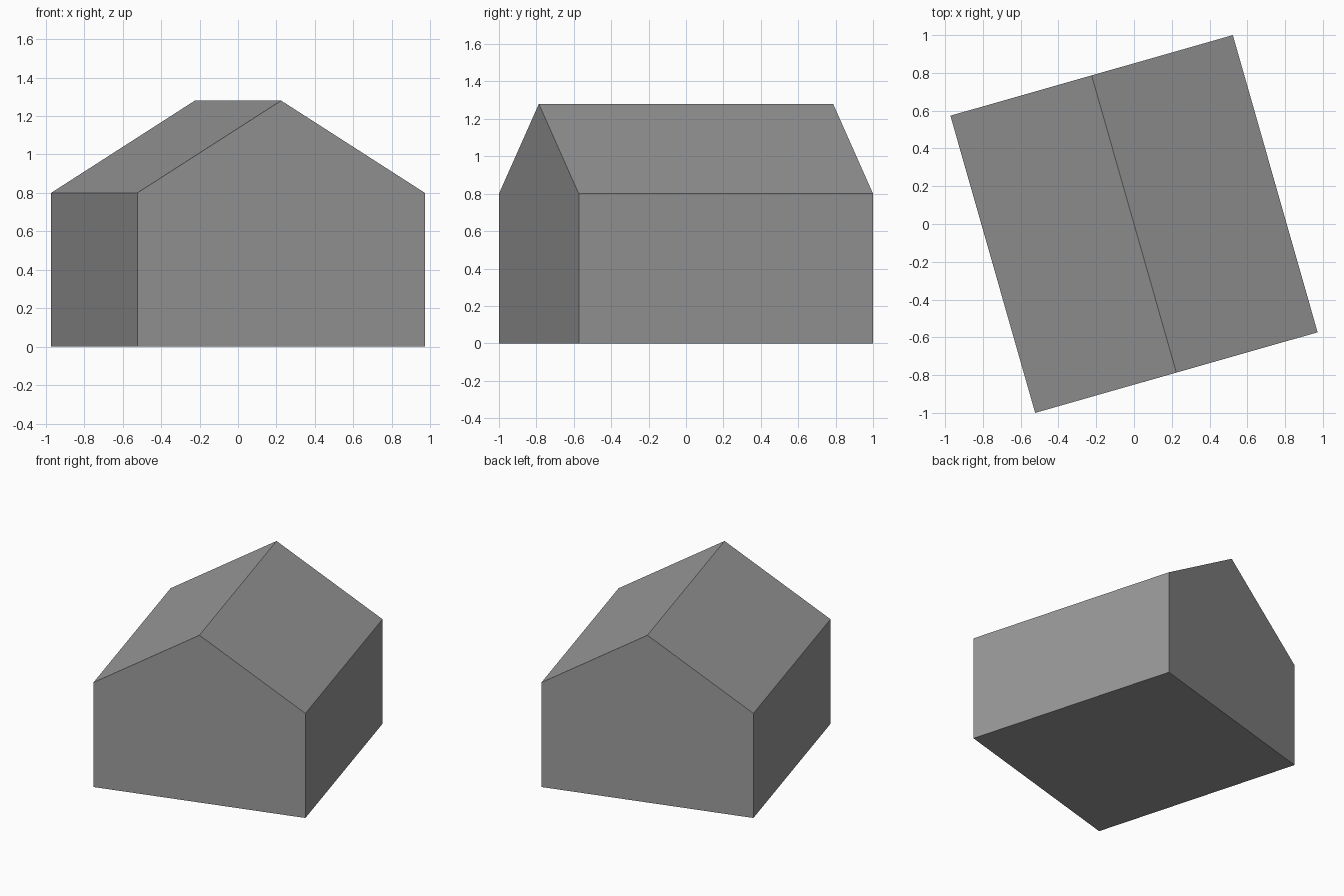
import bpy
import bmesh
from math import radians
from mathutils import Matrix, Vector

default = bpy.data.objects.get("Cube")
if default:
    bpy.data.objects.remove(default, do_unlink=True)

WIDTH, LENGTH = 1.555, 1.636
EAVES, RIDGE = 0.80, 1.28
TURN = radians(15.92)

# Single plain grey
grey = bpy.data.materials.new("plain_grey")
grey.use_nodes = True
colour = (0.32, 0.32, 0.32, 1)
grey.diffuse_color = colour
grey.node_tree.nodes["Principled BSDF"].inputs["Base Color"].default_value = colour

# Gable profile, extruded along the ridge
half = WIDTH / 2
profile = [(-half, 0), (half, 0), (half, EAVES), (0, RIDGE), (-half, EAVES)]
bm = bmesh.new()
gable = bm.faces.new([bm.verts.new((x, -LENGTH / 2, z)) for x, z in profile])
extruded = bmesh.ops.extrude_face_region(bm, geom=[gable], use_keep_orig=True)
back = [v for v in extruded["geom"] if isinstance(v, bmesh.types.BMVert)]
bmesh.ops.translate(bm, verts=back, vec=Vector((0, LENGTH, 0)))
bmesh.ops.recalc_face_normals(bm, faces=bm.faces)

# Whole house turned on its plot
bmesh.ops.rotate(bm, verts=bm.verts, cent=(0, 0, 0), matrix=Matrix.Rotation(TURN, 3, "Z"))

mesh = bpy.data.meshes.new("gabled_house")
bm.to_mesh(mesh)
bm.free()
mesh.materials.append(grey)
house = bpy.data.objects.new("gabled_house", mesh)
bpy.context.collection.objects.link(house)
